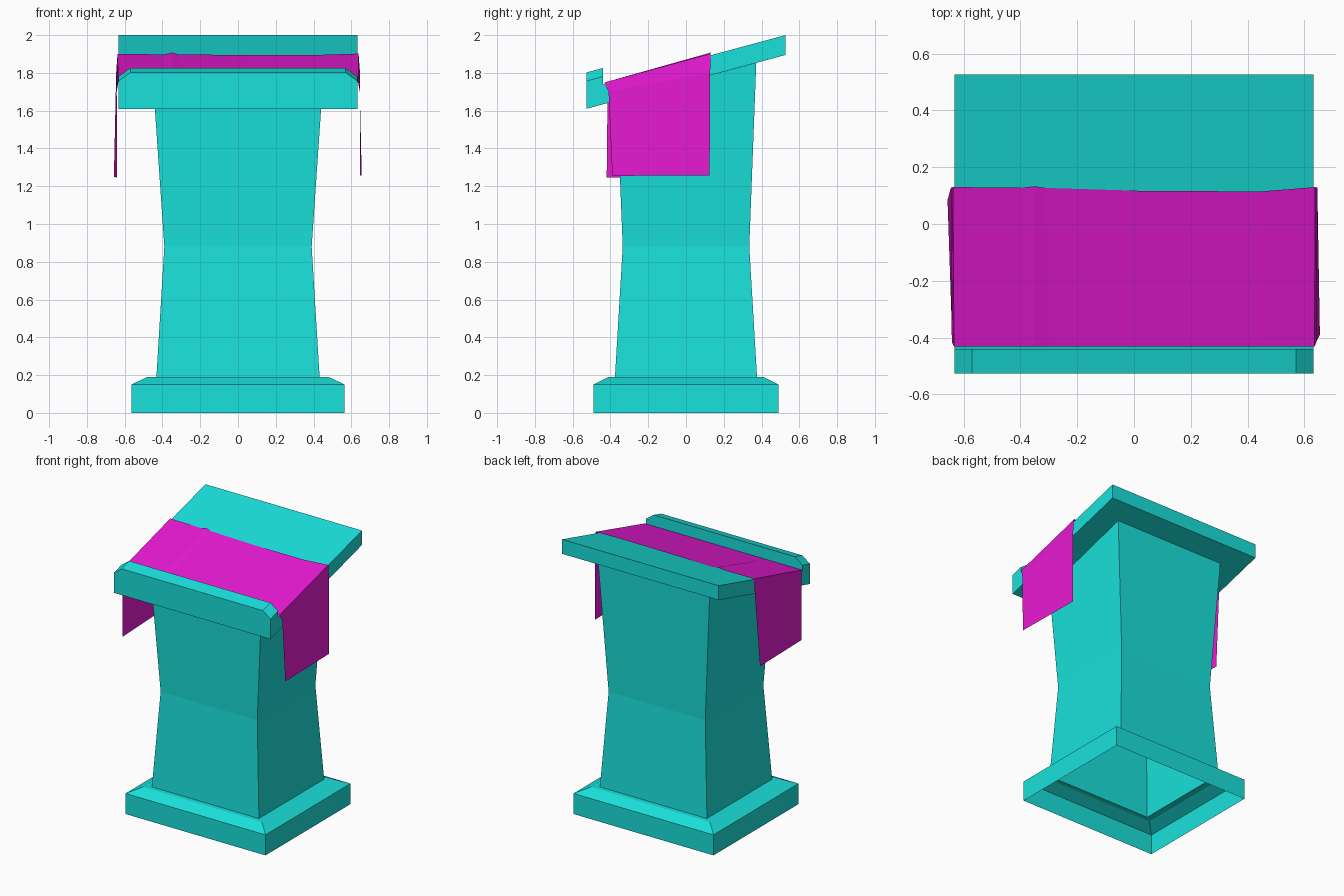
import bpy

if "Cube" in bpy.data.objects:
    bpy.data.objects.remove(bpy.data.objects["Cube"])

SLOPE = 0.27  # tilt of the reading board


def material(name, rgb):
    m = bpy.data.materials.new(name)
    m.diffuse_color = (*rgb, 1)
    m.use_nodes = True
    m.node_tree.nodes["Principled BSDF"].inputs["Base Color"].default_value = m.diffuse_color
    return m


CYAN = material("cyan", (0.01, 0.75, 0.71))
MAGENTA = material("magenta", (0.8, 0.01, 0.65))


def make(name, verts, faces, mat):
    me = bpy.data.meshes.new(name)
    me.from_pydata(verts, [], faces)
    me.materials.append(mat)
    ob = bpy.data.objects.new(name, me)
    bpy.context.collection.objects.link(ob)
    return ob


def loft(name, rings, mat, caps=False):
    """Skin a list of equal-length closed rings."""
    n = len(rings[0])
    verts = [v for r in rings for v in r]
    faces = [(k * n + i, k * n + (i + 1) % n, (k + 1) * n + (i + 1) % n, (k + 1) * n + i)
             for k in range(len(rings) - 1) for i in range(n)]
    if caps:
        faces += [tuple(reversed(range(n))), tuple(range(len(verts) - n, len(verts)))]
    return make(name, verts, faces, mat)


def rect(hx, hy, z):
    return [(-hx, -hy, z), (hx, -hy, z), (hx, hy, z), (-hx, hy, z)]


def under(y):
    """Height of the board's underside."""
    return 1.61 + SLOPE * (y + 0.527)


# plinth: hollow shell, open below and into the column
loft("base", [rect(0.565, 0.49, 0), rect(0.565, 0.49, 0.15),
              rect(0.48, 0.41, 0.19), rect(0.432, 0.376, 0.19)], CYAN)

# waisted column, cut off along the sloping board
top = [(sx * (0.443 if y < 0 else 0.452), y, under(y))
       for sx, y in ((-1, -0.366), (1, -0.366), (1, 0.372), (-1, 0.372))]
loft("column", [rect(0.432, 0.376, 0.19), rect(0.39, 0.335, 0.88), top], CYAN)

# sloping reading board
HX = 0.632
profile = [(-0.44, under(-0.44)), (0.527, 1.895), (0.527, 2.0), (-0.44, 1.739)]
loft("reading_board", [[(x, y, z) for y, z in profile] for x in (HX, -HX)], CYAN, True)

# front lip with chamfered top corners
lip = []
for y, zt in ((-0.44, 1.826), (-0.527, 1.802)):
    zb = under(y)
    lip.append([(HX, y, zb), (HX, y, zt - 0.045), (0.57, y, zt),
                (-0.57, y, zt), (-HX, y, zt - 0.045), (-HX, y, zb)])
loft("front_lip", lip, CYAN, True)

# cloth draped over the board: front and back edge at each station
edges = [
    ((-0.640, -0.420, 1.245), (-0.657, 0.085, 1.250)),
    ((-0.642, -0.415, 1.700), (-0.645, 0.128, 1.800)),
    ((-0.634, -0.432, 1.749), (-0.638, 0.130, 1.900)),
    ((-0.40, -0.432, 1.749), (-0.39, 0.128, 1.898)),
    ((-0.35, -0.432, 1.749), (-0.35, 0.133, 1.908)),
    ((-0.30, -0.432, 1.749), (-0.31, 0.127, 1.897)),
    ((0.05, -0.432, 1.749), (0.05, 0.116, 1.895)),
    ((0.45, -0.432, 1.749), (0.45, 0.115, 1.896)),
    ((0.636, -0.432, 1.749), (0.638, 0.130, 1.902)),
    ((0.645, -0.410, 1.700), (0.646, 0.128, 1.800)),
    ((0.655, -0.390, 1.255), (0.646, 0.125, 1.257)),
]
verts = [v for e in edges for v in e]
faces = [(2 * i, 2 * i + 2, 2 * i + 3, 2 * i + 1) for i in range(len(edges) - 1)]
make("draped_cloth", verts, faces, MAGENTA)
